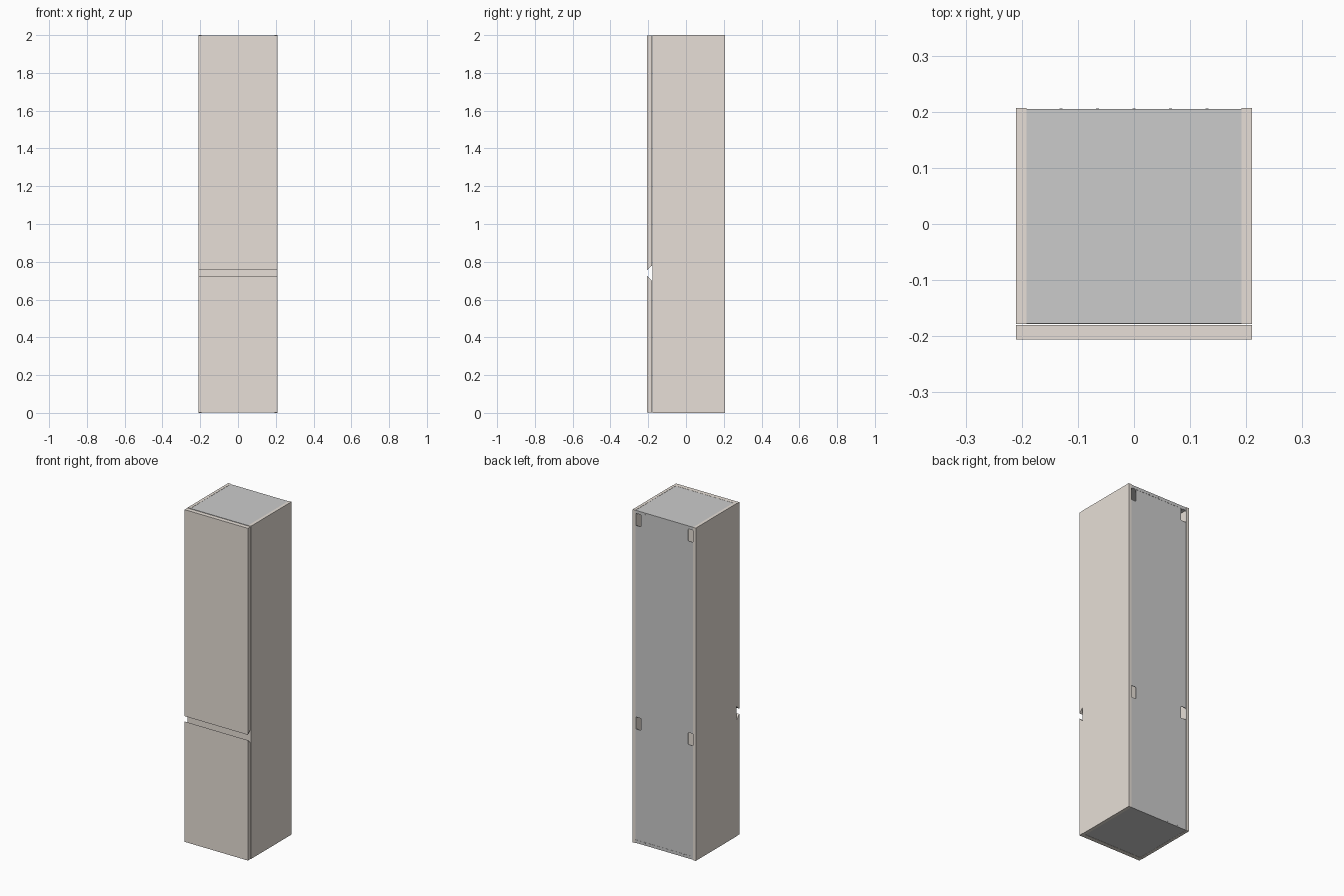
import bpy, bmesh
from math import pi
from mathutils import Matrix

if "Cube" in bpy.data.objects:
    bpy.data.objects.remove(bpy.data.objects["Cube"])

W, H = 0.21, 2.0            # half width, height
T = 0.018                   # board thickness
IN = W - T                  # inner half width
FRONT, DOOR_BACK, CASE_FRONT, BACK = -0.206, -0.180, -0.178, 0.206

wood = bpy.data.materials.new("beige_laminate")
wood.diffuse_color = (0.80, 0.74, 0.68, 1)
wood.use_nodes = True
wood.node_tree.nodes["Principled BSDF"].inputs["Base Color"].default_value = wood.diffuse_color


def finish(name, bm, mat=None):
    bmesh.ops.recalc_face_normals(bm, faces=bm.faces)
    me = bpy.data.meshes.new(name)
    bm.to_mesh(me)
    bm.free()
    ob = bpy.data.objects.new(name, me)
    bpy.context.collection.objects.link(ob)
    if mat:
        me.materials.append(mat)
    return ob


def board(name, x, y, z, mat=None):
    """Box given by its (min, max) range on each axis."""
    bm = bmesh.new()
    size = [r[1] - r[0] for r in (x, y, z)]
    mid = [(r[0] + r[1]) / 2 for r in (x, y, z)]
    bmesh.ops.create_cube(bm, size=1, matrix=Matrix.Translation(mid) @ Matrix.Diagonal((*size, 1)))
    return finish(name, bm, mat)


def door(name, profile):
    """Side profile (y, z) extruded across the full width."""
    bm = bmesh.new()
    face = bm.faces.new([bm.verts.new((-W, y, z)) for y, z in profile])
    ext = bmesh.ops.extrude_face_region(bm, geom=[face])
    bmesh.ops.translate(bm, vec=(2 * W, 0, 0),
                        verts=[v for v in ext["geom"] if isinstance(v, bmesh.types.BMVert)])
    return finish(name, bm, wood)


# Carcass: beige sides, grey top, bottom and shelves
for s, side in ((-1, "left"), (1, "right")):
    board(f"{side}_side_panel", sorted((s * IN, s * W)), (CASE_FRONT, BACK + 0.001), (0, H), wood)
board("top_panel", (-IN, IN), (CASE_FRONT + 0.001, BACK - 0.001), (H - T - 0.001, H - 0.001))
board("bottom_panel", (-IN, IN), (CASE_FRONT + 0.001, BACK - 0.001), (0.001, T + 0.001))
for i, z in enumerate((0.37, 1.16, 1.57)):
    board(f"shelf_{i + 1}", (-IN, IN), (-0.16, 0.18), (z, z + T))
board("middle_rail", (-IN, IN), (CASE_FRONT, CASE_FRONT + T), (0.69, 0.79), wood)

# Doors with bevelled finger-grip edges facing each other
door("lower_door", [(FRONT, 0.002), (FRONT, 0.725), (DOOR_BACK, 0.700), (DOOR_BACK, 0.002)])
door("upper_door", [(FRONT, 0.757), (FRONT, H - 0.002), (DOOR_BACK, H - 0.002), (DOOR_BACK, 0.780)])

# Back panel with four openings for wall hangers
back = board("back_panel", (-IN, IN), (BACK - 0.005, BACK - 0.002), (0.003, H - 0.003))
for s in (-1, 1):
    for z0, z1 in ((0.685, 0.757), (1.908, 1.980)):
        cut = board("hanger_opening_cutter", sorted((s * 0.157, s * 0.191)), (0.18, 0.23), (z0, z1))
        bev = cut.modifiers.new("round", "BEVEL")
        bev.width, bev.segments = 0.005, 3
        cut.hide_render = True
        cut.hide_set(True)
        mod = back.modifiers.new("opening", "BOOLEAN")
        mod.operation, mod.solver, mod.object = "DIFFERENCE", "EXACT", cut

# Back panel screws along the top and bottom edges
bm = bmesh.new()
for z in (0.012, H - 0.012):
    for x in (-0.13, -0.065, 0, 0.065, 0.13):
        bmesh.ops.create_cone(bm, cap_ends=True, segments=12, radius1=0.003, radius2=0.003, depth=0.003,
                              matrix=Matrix.Translation((x, BACK - 0.002, z)) @ Matrix.Rotation(pi / 2, 4, "X"))
finish("back_screws", bm)
